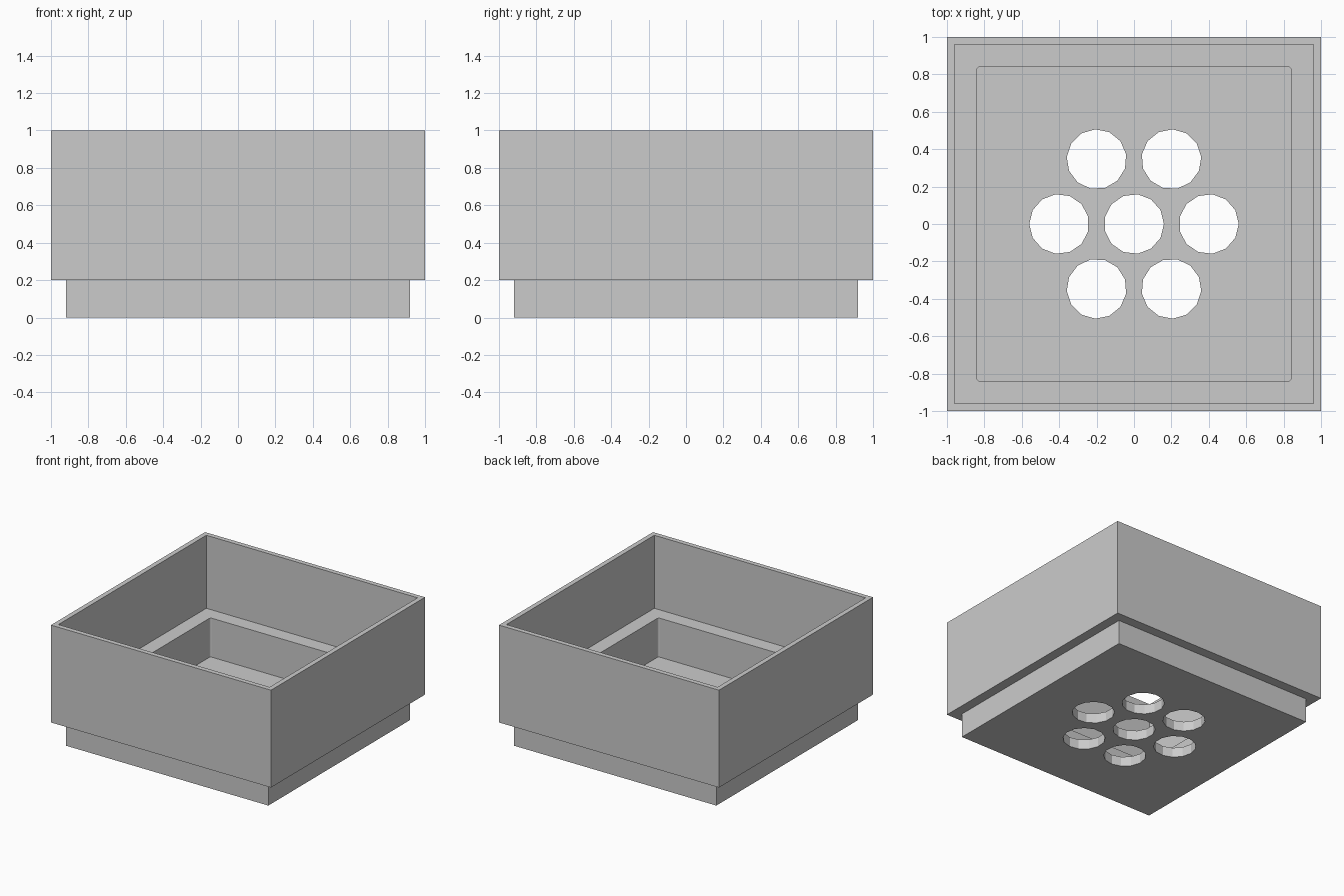
import bpy, bmesh
from math import cos, sin, tau
from mathutils import Matrix

cube = bpy.data.objects.get("Cube")
if cube:
    bpy.data.objects.remove(cube, do_unlink=True)

grey = bpy.data.materials.new("plain grey")
grey.use_nodes = True
grey.diffuse_color = (0.6, 0.6, 0.6, 1)
grey.node_tree.nodes["Principled BSDF"].inputs["Base Color"].default_value = grey.diffuse_color


def add_object(name, bm):
    bmesh.ops.recalc_face_normals(bm, faces=bm.faces)
    mesh = bpy.data.meshes.new(name)
    bm.to_mesh(mesh)
    bm.free()
    mesh.materials.append(grey)
    obj = bpy.data.objects.new(name, mesh)
    bpy.context.collection.objects.link(obj)
    return obj


# Stepped tray: square rings (half width, height) joined from underside to inner floor
profile = [(0.92, 0), (0.92, 0.2), (1, 0.2), (1, 1),
           (0.96, 1), (0.96, 0.4), (0.84, 0.4), (0.84, 0.08)]
corners = [(-1, -1), (1, -1), (1, 1), (-1, 1)]
bm = bmesh.new()
rings = [[bm.verts.new((r * x, r * y, z)) for x, y in corners] for r, z in profile]
for a, b in zip(rings, rings[1:]):
    for i in range(4):
        j = (i + 1) % 4
        bm.faces.new((a[i], a[j], b[j], b[i]))
bm.faces.new(rings[0])
bm.faces.new(rings[-1])

# Slightly rounded upright corners in the lower recess
recess_edges = [bm.edges.get((a, b)) for a, b in zip(rings[-2], rings[-1])]
bmesh.ops.bevel(bm, geom=recess_edges, offset=0.015, segments=3,
                profile=0.5, affect='EDGES')
tray = add_object("drain_tray", bm)

# Drain holes: one in the middle and six around it, each turned outward
bm = bmesh.new()
places = [(0, 0)] + [(0.4, tau * i / 6) for i in range(6)]
for dist, angle in places:
    spot = Matrix.Translation((dist * cos(angle), dist * sin(angle), 0.04))
    # first corner of the prism points along the outward direction
    turn = Matrix.Rotation(angle - tau / 4, 4, 'Z')
    bmesh.ops.create_cone(bm, cap_ends=True, segments=13, radius1=0.16,
                          radius2=0.16, depth=0.2, matrix=spot @ turn)
cutter = add_object("drain_hole_cutter", bm)
cutter.hide_render = True

holes = tray.modifiers.new("drain holes", 'BOOLEAN')
holes.operation = 'DIFFERENCE'
holes.solver = 'EXACT'
holes.object = cutter
bpy.context.view_layer.objects.active = tray
bpy.ops.object.modifier_apply(modifier=holes.name)
bpy.data.objects.remove(cutter, do_unlink=True)
